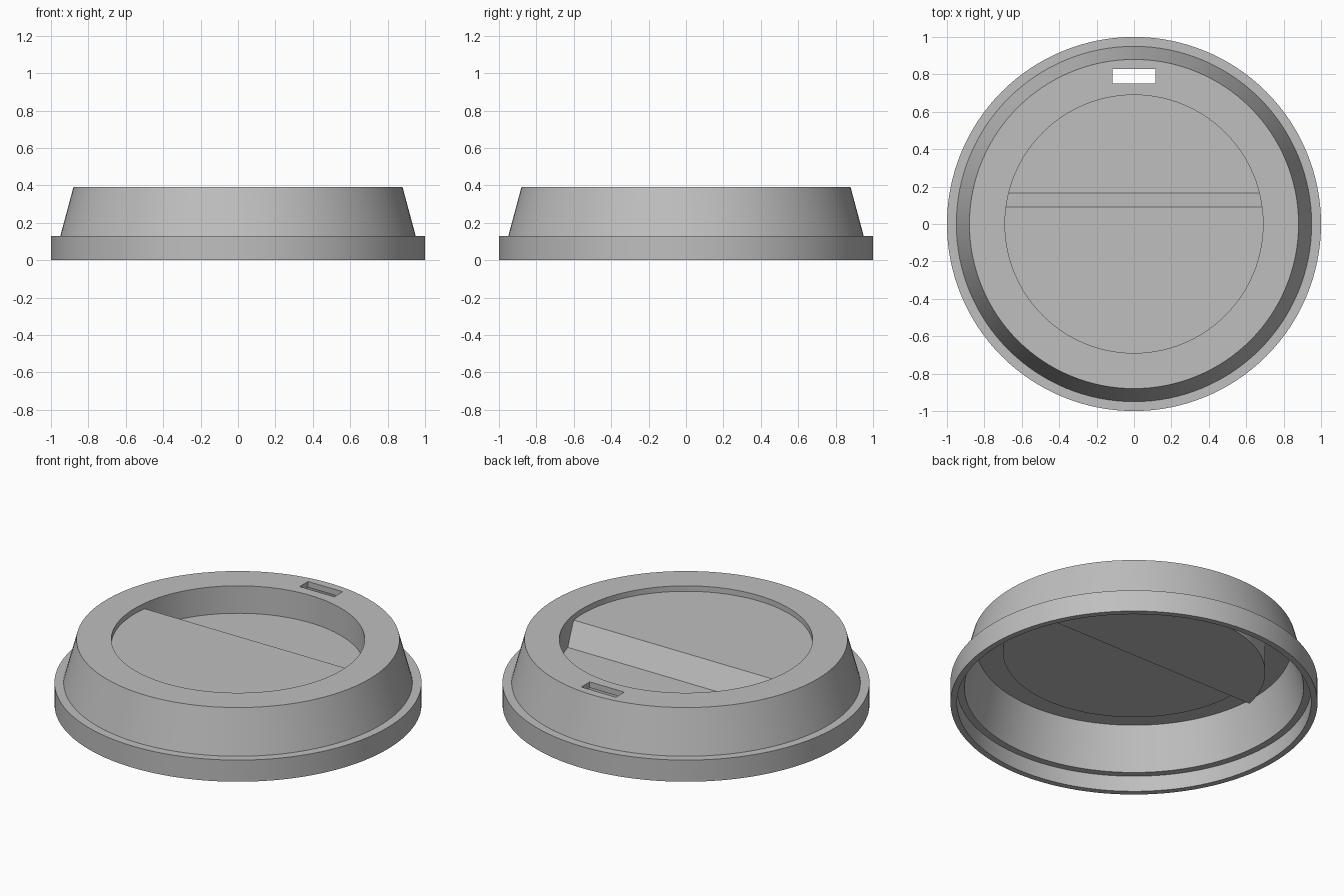
import bpy, bmesh, math

old = bpy.data.objects.get("Cube")
if old:
    bpy.data.objects.remove(old, do_unlink=True)

SEGMENTS = 128
TOP = 0.39

grey = bpy.data.materials.new("lid grey")
grey.use_nodes = True
colour = (0.52, 0.52, 0.52, 1)
grey.diffuse_color = colour
grey.node_tree.nodes["Principled BSDF"].inputs["Base Color"].default_value = colour


def make_object(name, bm):
    bmesh.ops.recalc_face_normals(bm, faces=bm.faces)
    mesh = bpy.data.meshes.new(name)
    bm.to_mesh(mesh)
    bm.free()
    mesh.materials.append(grey)
    obj = bpy.data.objects.new(name, mesh)
    bpy.context.collection.objects.link(obj)
    return obj


def lathe(name, profile):
    """Stack circles of (radius, z) into a closed round solid."""
    bm = bmesh.new()
    rings = []
    for r, z in profile:
        angles = [2 * math.pi * i / SEGMENTS for i in range(SEGMENTS)]
        rings.append([bm.verts.new((r * math.cos(a), r * math.sin(a), z)) for a in angles])
    for low, high in zip(rings, rings[1:]):
        for i in range(SEGMENTS):
            j = (i + 1) % SEGMENTS
            bm.faces.new((low[i], low[j], high[j], high[i]))
    bm.faces.new(rings[0])
    bm.faces.new(rings[-1])
    return make_object(name, bm)


def prism(name, outline, half_width):
    """Extrude a (y, z) outline along x."""
    bm = bmesh.new()
    face = bm.faces.new([bm.verts.new((-half_width, y, z)) for y, z in outline])
    grown = bmesh.ops.extrude_face_region(bm, geom=[face])["geom"]
    verts = [v for v in grown if isinstance(v, bmesh.types.BMVert)]
    bmesh.ops.translate(bm, verts=verts, vec=(2 * half_width, 0, 0))
    return make_object(name, bm)


def combine(target, tool, operation):
    """Apply a boolean and discard the tool."""
    mod = target.modifiers.new("cut", "BOOLEAN")
    mod.operation, mod.object, mod.solver = operation, tool, "EXACT"
    bpy.context.view_layer.objects.active = target
    bpy.ops.object.modifier_apply(modifier=mod.name)
    bpy.data.objects.remove(tool, do_unlink=True)


def stepped_disc(name, radius, shallow, deep, slope_start, slope_end):
    """Round plug whose base is shallow in front, then slopes to deep behind."""
    disc = lathe(name, [(radius, 0.1), (radius, 0.48)])
    outline = [(-1, shallow), (slope_start, shallow), (slope_end, deep),
               (1, deep), (1, 0.6), (-1, 0.6)]
    combine(disc, prism(name + "_step", outline, 1), "INTERSECT")
    return disc


# Outer shell: snap rim, shoulder and tapered wall
lid = lathe("cup_lid", [(1, 0), (1, 0.13), (0.95, 0.13), (0.88, TOP)])

# Hollow underside, leaving the underside of the sunken panel in place
cavity = lathe("cavity", [(0.965, -0.1), (0.965, 0.095), (0.924, 0.095), (0.86, 0.355)])
combine(cavity, stepped_disc("panel_underside", 0.715, 0.322, 0.19, 0.07, 0.145), "DIFFERENCE")
combine(lid, cavity, "DIFFERENCE")

# Sunken panel in the top
combine(lid, stepped_disc("panel_pocket", 0.69, 0.357, 0.225, 0.09, 0.165), "DIFFERENCE")

# Sip slot
slot = prism("slot", [(0.75, 0.2), (0.83, 0.2), (0.83, 0.6), (0.75, 0.6)], 0.115)
combine(lid, slot, "DIFFERENCE")

# Smooth walls with crisp edges
bpy.ops.object.select_all(action="DESELECT")
lid.select_set(True)
bpy.context.view_layer.objects.active = lid
bpy.ops.object.shade_smooth_by_angle(angle=math.radians(25))
